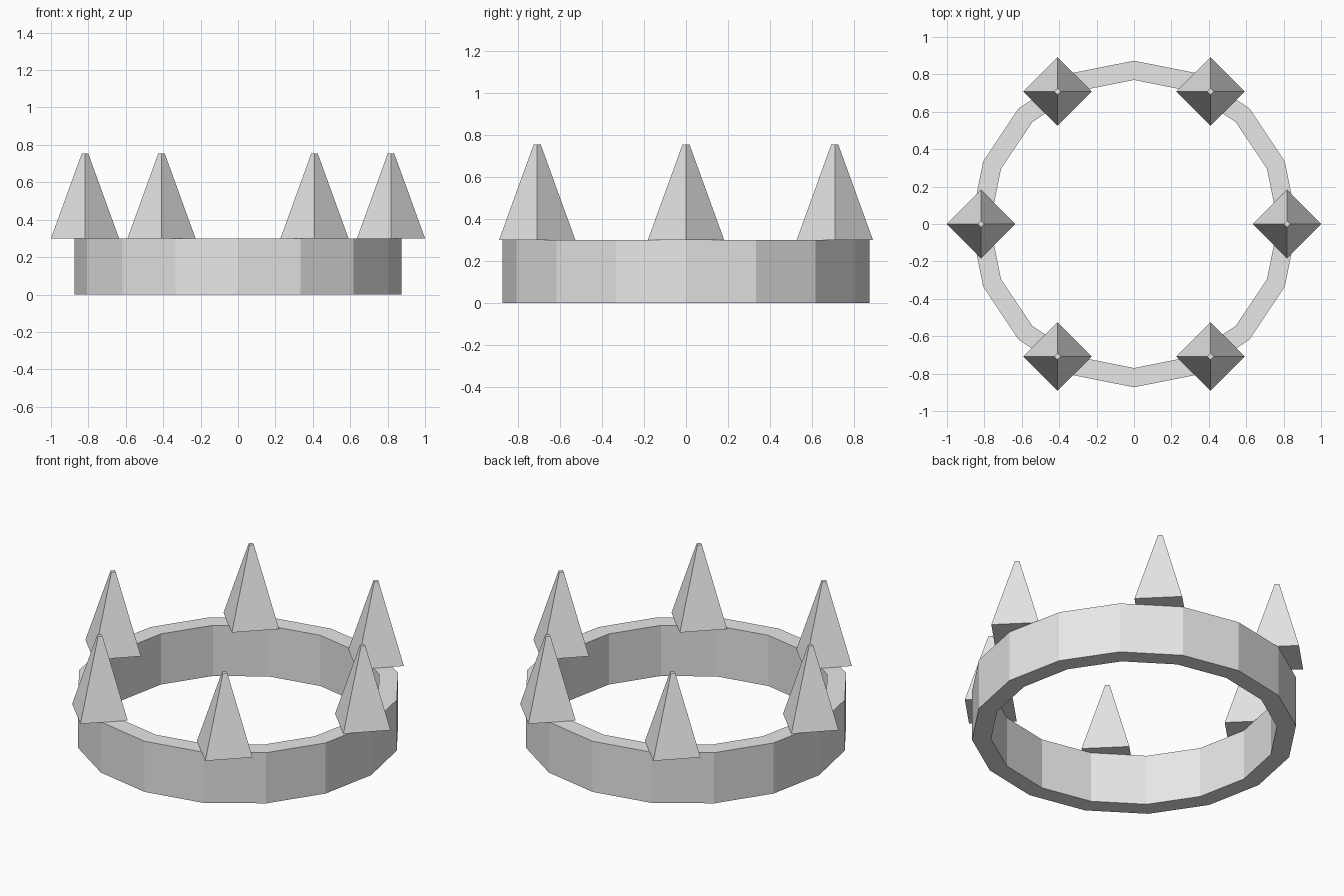
import bpy
import bmesh
from math import cos, sin, pi, radians

cube = bpy.data.objects.get("Cube")
if cube:
    bpy.data.objects.remove(cube, do_unlink=True)

grey = bpy.data.materials.new("light_grey")
grey.use_nodes = True
colour = (0.8, 0.8, 0.8, 1)
grey.diffuse_color = colour
grey.node_tree.nodes["Principled BSDF"].inputs["Base Color"].default_value = colour


def add_object(name, bm, location=(0, 0, 0)):
    bmesh.ops.recalc_face_normals(bm, faces=bm.faces)
    mesh = bpy.data.meshes.new(name)
    bm.to_mesh(mesh)
    bm.free()
    mesh.materials.append(grey)
    obj = bpy.data.objects.new(name, mesh)
    obj.location = location
    bpy.context.collection.objects.link(obj)
    return obj


# Faceted band: a rectangular section swept round a 16-sided ring
SIDES = 16
HEIGHT = 0.3
OUTER, INNER = 0.873, 0.77
section = [(OUTER, 0), (OUTER, HEIGHT), (INNER, HEIGHT), (INNER, 0)]
bm = bmesh.new()
rings = []
for i in range(SIDES):
    a = 2 * pi * i / SIDES
    rings.append([bm.verts.new((r * cos(a), r * sin(a), z)) for r, z in section])
for i, ring in enumerate(rings):
    following = rings[(i + 1) % SIDES]
    for j in range(4):
        k = (j + 1) % 4
        bm.faces.new((ring[j], following[j], following[k], ring[k]))
add_object("band", bm)

# Six four-sided spikes, all with corners along the x and y axes
SPIKE_HEIGHT = 0.455
SPIKE_RADIUS = 0.182
for i in range(6):
    a = radians(60 * i)
    bm = bmesh.new()
    bmesh.ops.create_cone(bm, cap_ends=True, segments=4, radius1=SPIKE_RADIUS,
                          radius2=0.017, depth=SPIKE_HEIGHT)
    distance = 1 - SPIKE_RADIUS
    add_object(f"spike_{i + 1}", bm,
               (distance * cos(a), distance * sin(a), HEIGHT + SPIKE_HEIGHT / 2))
